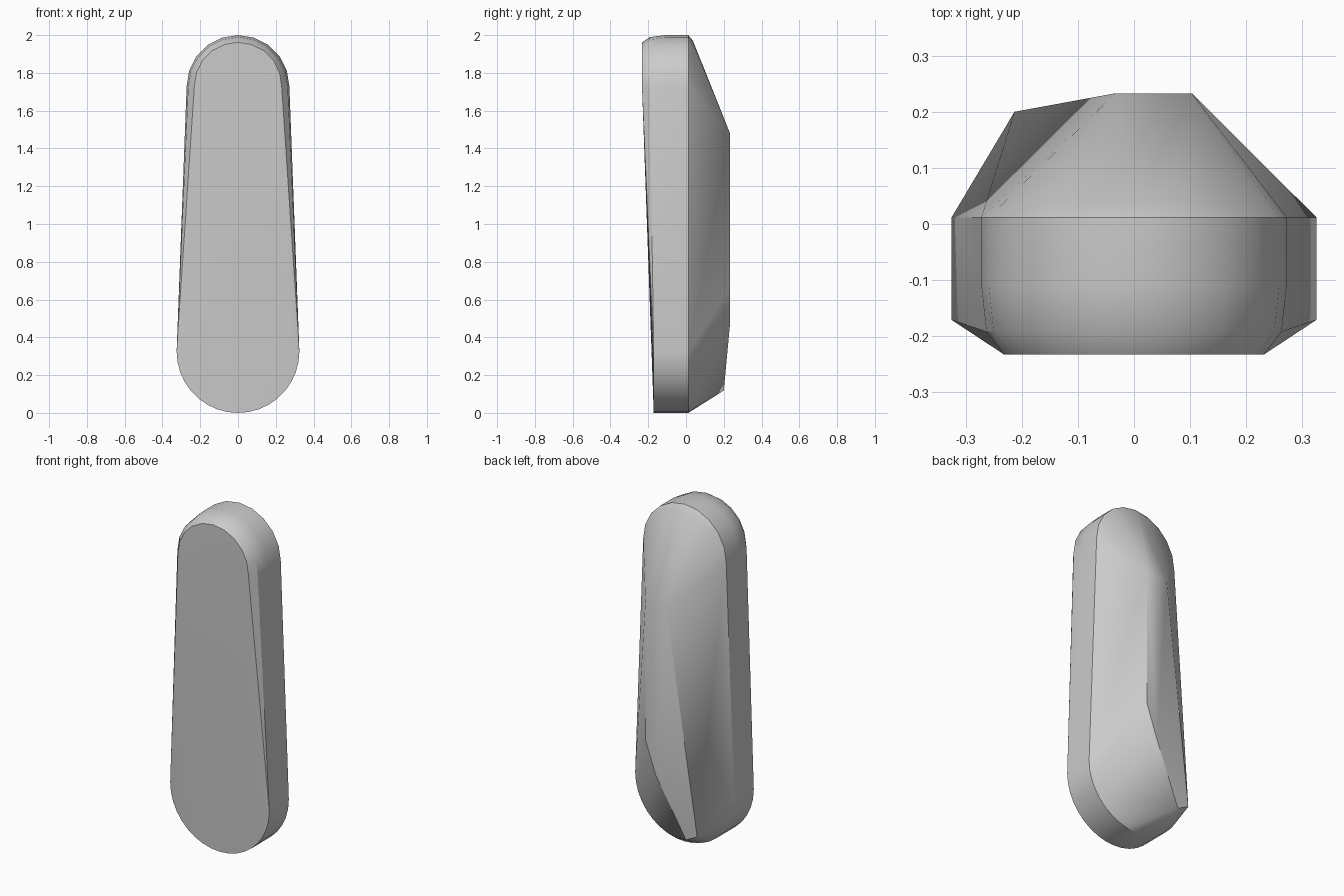
import bpy, bmesh
from math import sin, cos, pi, radians

cube = bpy.data.objects.get("Cube")
if cube:
    bpy.data.objects.remove(cube, do_unlink=True)


def arc(radius, y, centre_z, start, end, steps):
    """Points of an arc in an upright plane; angles run from +x towards +z."""
    angles = [start + (end - start) * i / steps for i in range(steps + 1)]
    return [(radius * cos(a), y, centre_z + radius * sin(a)) for a in angles]


points = []

# Straight-sided body: lower and upper rounded ends, front and back rims
for y in (-0.171, 0.012):
    points += arc(0.325, y, 0.325, pi, 2 * pi, 18)
for y in (-0.11, 0.012):
    points += arc(0.272, y, 1.728, 0, pi, 10)

# Softened front edge of the upper end, narrowing to the front face
points += arc(0.263, -0.192, 1.726, 0, pi, 10)
points += arc(0.231, -0.233, 1.731, 0, pi, 10)

# Slight rounding where the upper end meets the back
points += arc(0.24, 0.036, 1.732, radians(50), radians(130), 6)

# Lopsided faceted back: ridge down to the low corner
points += [(0.103, 0.233, 1.48), (-0.033, 0.233, 1.48),
           (0.103, 0.233, 0.66), (0.036, 0.233, 0.47),
           (-0.14, 0.2, 0.118), (-0.213, 0.2, 0.155)]

# Wrap the sections in one closed skin
bm = bmesh.new()
for p in points:
    bm.verts.new(p)
hull = bmesh.ops.convex_hull(bm, input=bm.verts)
loose = [v for v in bm.verts if not v.link_faces]
bmesh.ops.delete(bm, geom=loose, context='VERTS')
bmesh.ops.dissolve_limit(bm, angle_limit=radians(0.5), verts=bm.verts, edges=bm.edges)
bmesh.ops.recalc_face_normals(bm, faces=bm.faces)

mesh = bpy.data.meshes.new("tapered_body")
bm.to_mesh(mesh)
bm.free()
body = bpy.data.objects.new("tapered_body", mesh)
bpy.context.collection.objects.link(body)

# Single plain grey
grey = bpy.data.materials.new("plain_grey")
grey.use_nodes = True
colour = (0.6, 0.6, 0.6, 1)
grey.diffuse_color = colour
grey.node_tree.nodes["Principled BSDF"].inputs["Base Color"].default_value = colour
mesh.materials.append(grey)

# Smooth the rounded ends, keep the creases
bpy.ops.object.select_all(action='DESELECT')
body.select_set(True)
bpy.context.view_layer.objects.active = body
bpy.ops.object.shade_smooth_by_angle(angle=radians(30))
